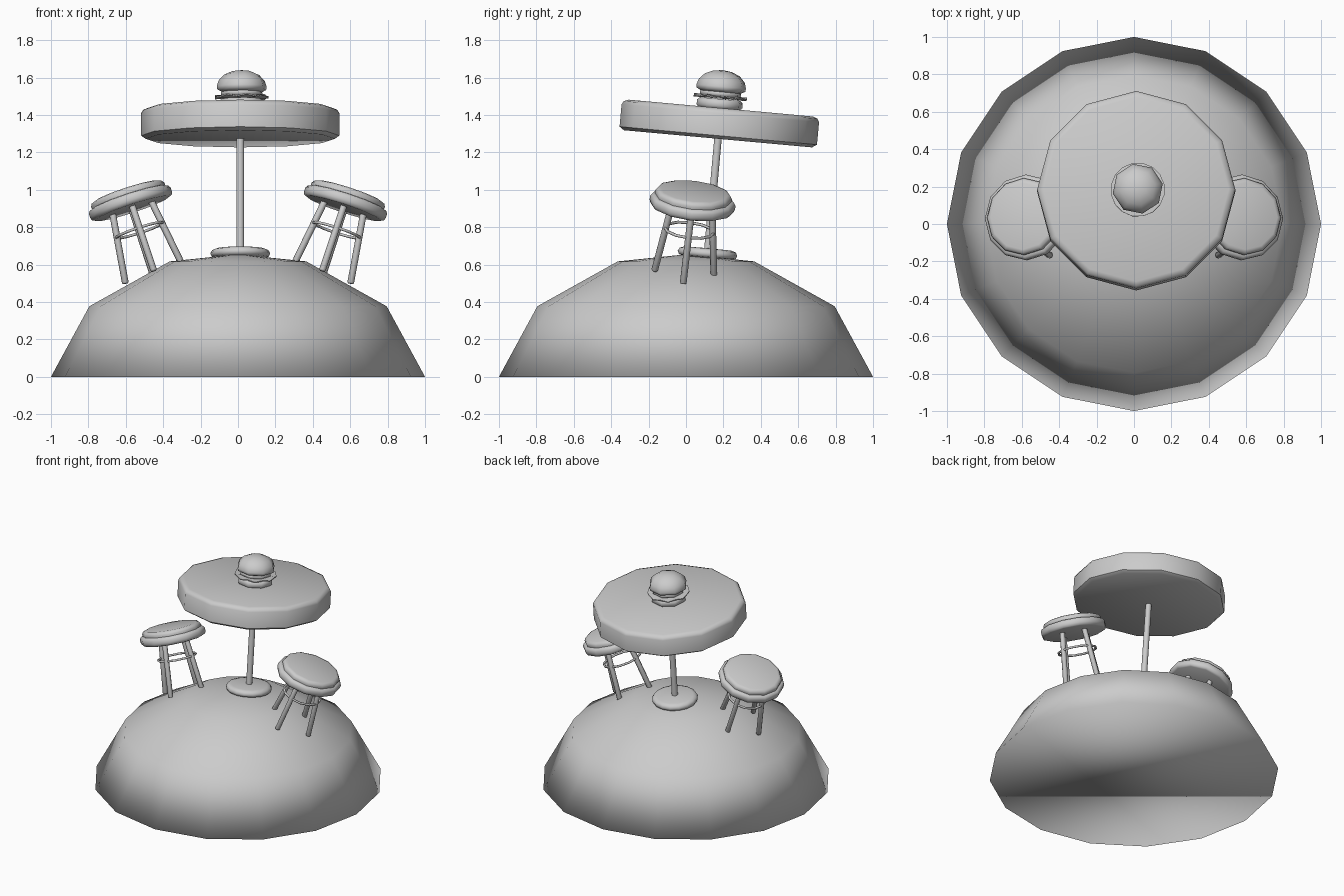
import bpy, math
from mathutils import Matrix, Vector

if "Cube" in bpy.data.objects:
    bpy.data.objects.remove(bpy.data.objects["Cube"])


def add_object(name, verts, faces, frame, angle=40):
    mesh = bpy.data.meshes.new(name)
    mesh.from_pydata(verts, [], faces)
    mesh.validate()
    obj = bpy.data.objects.new(name, mesh)
    obj.matrix_world = frame
    bpy.context.collection.objects.link(obj)
    bpy.ops.object.select_all(action='DESELECT')
    obj.select_set(True)
    bpy.context.view_layer.objects.active = obj
    bpy.ops.object.shade_smooth_by_angle(angle=math.radians(angle))
    return obj


def lathe(name, profile, sides, frame=Matrix(), turn=0.0, angle=40, wave=0.0):
    """Revolve (radius, z) points, listed bottom to top, around local z."""
    verts, faces, rings = [], [], []
    for r, z in profile:
        n = 1 if r == 0 else sides
        rings.append(range(len(verts), len(verts) + n))
        for i in range(n):
            a = math.tau * i / sides + turn
            dz = wave * (-1) ** i if r > 0.1 else 0
            verts.append((r * math.cos(a), r * math.sin(a), z + dz))
    for lo, hi in zip(rings, rings[1:]):
        for i in range(sides):
            j = (i + 1) % sides
            if len(lo) == 1:
                faces.append((lo[0], hi[j], hi[i]))
            elif len(hi) == 1:
                faces.append((lo[i], lo[j], hi[0]))
            else:
                faces.append((lo[i], lo[j], hi[j], hi[i]))
    if len(rings[0]) > 1:
        faces.append(tuple(reversed(rings[0])))
    if len(rings[-1]) > 1:
        faces.append(tuple(rings[-1]))
    return add_object(name, verts, faces, frame, angle)


def ring(name, major, minor, z, frame, sides=12, tube=6):
    verts, faces = [], []
    for i in range(sides):
        a = math.tau * i / sides
        for k in range(tube):
            b = math.tau * k / tube
            r = major + minor * math.cos(b)
            verts.append((r * math.cos(a), r * math.sin(a), z + minor * math.sin(b)))
            i2, k2 = (i + 1) % sides, (k + 1) % tube
            faces.append((i * tube + k, i2 * tube + k, i2 * tube + k2, i * tube + k2))
    return add_object(name, verts, faces, frame, 70)


def frame_from_axis(origin, axis):
    """Frame with z along axis and x as close as possible to world x."""
    n = Vector(axis).normalized()
    ex = Vector((1, 0, 0))
    ex = (ex - ex.dot(n) * n).normalized()
    ey = n.cross(ex)
    m = Matrix((ex, ey, n)).transposed().to_4x4()
    return Matrix.Translation(origin) @ m


def rod(name, start, end, radius, frame, sides=8):
    start, end = Vector(start), Vector(end)
    d = end - start
    local = Matrix.Translation(start) @ d.to_track_quat('Z', 'Y').to_matrix().to_4x4()
    n = d.length
    lathe(name, [(radius * 0.75, 0), (radius, 0.006), (radius, n)], sides, frame @ local, angle=60)


# Hill: squashed hemisphere with a flat underside
lathe("hill", [(1, 0), (0.795, 0.377), (0.365, 0.617), (0, 0.655)], 16, angle=180)

# Table, leaning slightly to the back
table = frame_from_axis((0.012, 0.115, 0.66), (0, 0.091, 0.996))
lathe("table_foot", [(0.12, -0.025), (0.152, -0.018), (0.16, 0.0), (0.15, 0.018), (0.125, 0.026),
                     (0, 0.028)], 16, table, angle=60)
lathe("table_pole", [(0.021, -0.02), (0.021, 0.63)], 10, table)
lathe("table_top", [(0.505, 0.615), (0.53, 0.632), (0.53, 0.752), (0.52, 0.77), (0.495, 0.78)],
      12, table, angle=50)

# Burger on the table
plate = table @ Matrix.Translation((0.008, -0.008, 0))
turn = math.radians(11)
lathe("bottom_bun", [(0.115, 0.775), (0.125, 0.79), (0.125, 0.815), (0.11, 0.828)], 8, plate, turn, 60)
lathe("lettuce", [(0, 0.832), (0.145, 0.835), (0.145, 0.842), (0, 0.845)], 16, plate, turn, 60, wave=0.006)
lathe("patty", [(0.10, 0.84), (0.112, 0.848), (0.112, 0.864), (0.10, 0.872)], 8, plate, turn, 60)
lathe("top_bun", [(0.11, 0.866), (0.133, 0.878), (0.136, 0.895), (0.125, 0.927), (0.095, 0.958),
                  (0.05, 0.977), (0, 0.983)], 8, plate, turn, 60)

# Two stools standing square to the slope
for side, s in (("right", 1), ("left", -1)):
    stool = frame_from_axis((s * 0.575, 0.035, 0.93), (s * 0.31, 0.11, 0.945))
    lathe(side + "_seat", [(0.21, -0.032), (0.224, -0.026), (0.23, -0.01), (0.23, 0.012),
                           (0.22, 0.026), (0.205, 0.03)], 12, stool, angle=50)
    lathe(side + "_cushion", [(0.205, 0.028), (0.207, 0.045), (0.198, 0.06), (0.18, 0.066)],
          12, stool, angle=50)
    ring(side + "_footrest", 0.133, 0.008, -0.155, stool)
    for k, place in enumerate(("outer", "back", "inner", "front")):
        a = math.tau * k / 4 if s > 0 else math.pi - math.tau * k / 4
        c, q = math.cos(a), math.sin(a)
        rod(f"{side}_{place}_leg", (0.16 * c, 0.16 * q, -0.405), (0.108 * c, 0.108 * q, -0.02), 0.018, stool)
